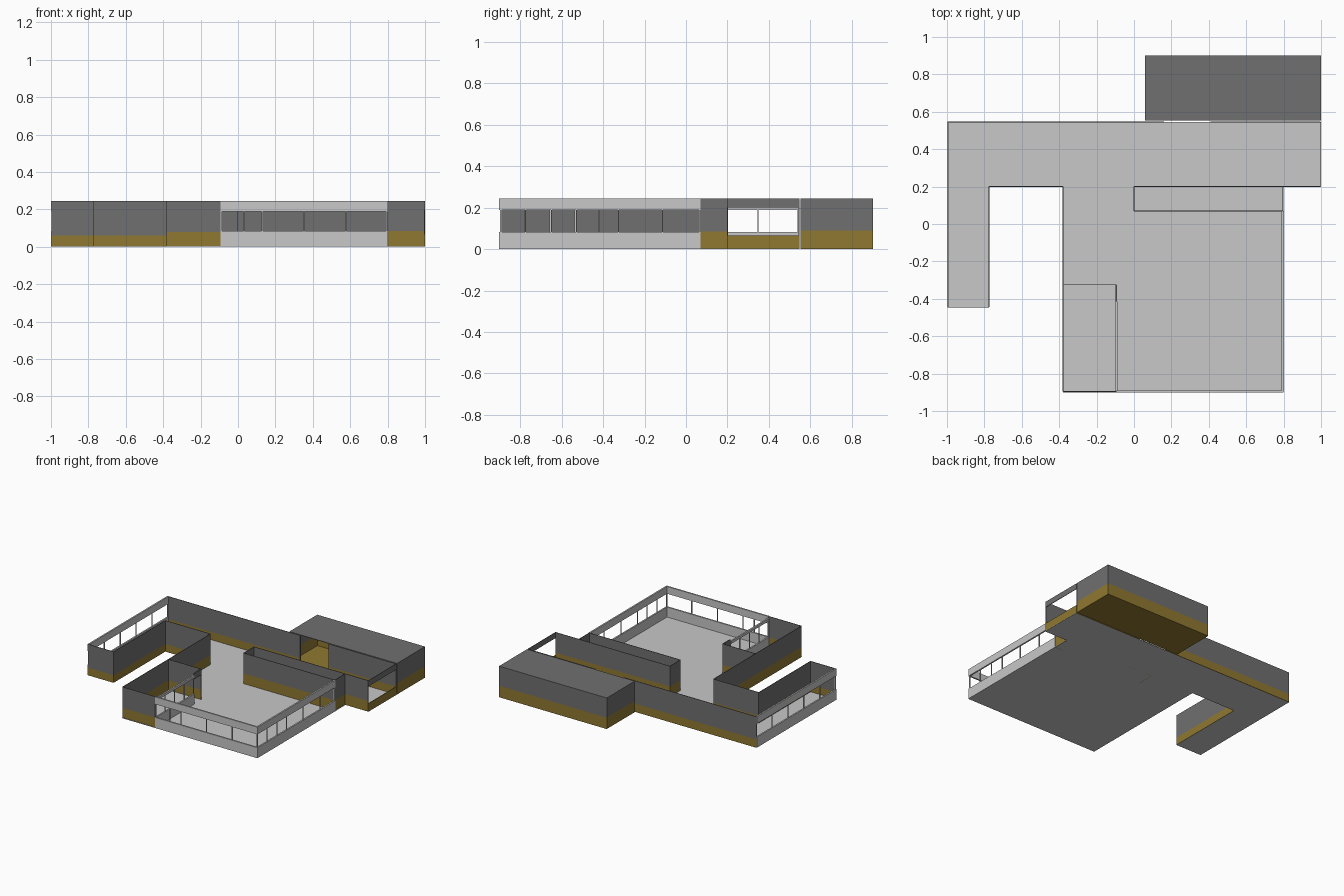
import bpy
import bmesh
from mathutils import Vector

if "Cube" in bpy.data.objects:
    bpy.data.objects.remove(bpy.data.objects["Cube"], do_unlink=True)


def material(name, rgb):
    m = bpy.data.materials.new(name)
    m.use_nodes = True
    m.diffuse_color = (*rgb, 1)
    m.node_tree.nodes["Principled BSDF"].inputs["Base Color"].default_value = (*rgb, 1)
    return m


DARK = material("dark grey", (0.16, 0.16, 0.16))
LIGHT = material("light grey", (0.58, 0.58, 0.58))
OCHRE = material("ochre", (0.28, 0.19, 0.032))

H = 0.245       # wall height
T = 0.004       # wall thickness
FRAME = 0.012   # window frame depth


def mesh_object(name, bm, mat):
    bmesh.ops.recalc_face_normals(bm, faces=bm.faces)
    me = bpy.data.meshes.new(name)
    bm.to_mesh(me)
    bm.free()
    me.materials.append(mat)
    ob = bpy.data.objects.new(name, me)
    bpy.context.collection.objects.link(ob)
    return ob


def box(name, lo, hi, mat):
    bm = bmesh.new()
    bmesh.ops.create_cube(bm, size=1)
    lo, hi = Vector(lo), Vector(hi)
    for v in bm.verts:
        v.co = (lo + hi) / 2 + v.co * (hi - lo)
    return mesh_object(name, bm, mat)


def strip(name, a, b, z0, z1, mat, t=T):
    """Upright slab along an axis, from plan point a to b."""
    x0, x1 = sorted((a[0], b[0]))
    y0, y1 = sorted((a[1], b[1]))
    if x1 - x0 < y1 - y0:
        x0, x1 = x0 - t / 2, x1 + t / 2
    else:
        y0, y1 = y0 - t / 2, y1 + t / 2
    return box(name, (x0, y0, z0), (x1, y1, z1), mat)


def wall(name, a, b, band):
    """Dark wall with an ochre base band."""
    strip(name + "_base", a, b, 0, band, OCHRE)
    strip(name + "_upper", a, b, band, H, DARK)


def window_wall(name, a, b, stops, sill=0.083, head=0.188, top=H):
    """Open glazing: light sill and head bands joined by thin mullions."""
    strip(name + "_sill", a, b, 0, sill, LIGHT, FRAME)
    strip(name + "_head", a, b, head, top, LIGHT, FRAME)
    a, b = Vector(a), Vector(b)
    for i, s in enumerate(stops):
        p = a.lerp(b, s)
        r = 0.003
        box(f"{name}_mullion_{i + 1}", (p.x - r, p.y - r, sill),
            (p.x + r, p.y + r, head), LIGHT)


# Plan lines of the building
W, E, S, N = -0.998, 0.998, -0.896, 0.546
LEG_X, LEG_Y, HALL_W, HALL_E, MID = -0.775, -0.445, -0.38, 0.795, 0.2
ROOM_X, ROOM_Y, CLOSET_Y = -0.094, -0.325, 0.07

# Main floor slab
bm = bmesh.new()
outline = [(-1, N), (1, N), (1, MID), (0.8, MID), (0.8, -0.902), (HALL_W, -0.902),
           (HALL_W, MID), (LEG_X, MID), (LEG_X, LEG_Y), (-1, LEG_Y)]
floor = bm.faces.new([bm.verts.new((x, y, 0)) for x, y in outline])
grown = bmesh.ops.extrude_face_region(bm, geom=[floor])["geom"]
bmesh.ops.translate(bm, vec=(0, 0, T),
                    verts=[g for g in grown if isinstance(g, bmesh.types.BMVert)])
mesh_object("main_floor", bm, LIGHT)

# Solid walls: west wing, corridor, corner room and store
wall("wing_front_wall", (W, LEG_Y), (LEG_X, LEG_Y), 0.06)
wall("wing_court_wall", (LEG_X, LEG_Y), (LEG_X, MID), 0.06)
wall("court_back_wall", (LEG_X, MID), (HALL_W, MID), 0.06)
wall("back_wall_west", (W, N), (0.16, N), 0.065)
wall("back_wall_east", (0.41, N), (E, N), 0.065)
wall("hall_court_wall", (HALL_W, S), (HALL_W, MID), 0.08)
wall("room_front_wall", (HALL_W, S), (ROOM_X, S), 0.08)
wall("room_back_wall", (HALL_W, ROOM_Y), (ROOM_X, ROOM_Y), 0.08)
wall("store_front_wall", (0, CLOSET_Y), (HALL_E, CLOSET_Y), 0.085)
wall("store_west_wall", (0, CLOSET_Y), (0, MID), 0.085)
wall("store_east_wall", (HALL_E, CLOSET_Y), (HALL_E, MID), 0.085)
wall("corridor_front_wall", (0, MID), (E, MID), 0.085)

# Corridor end with a wide opening
strip("corridor_end_base", (E, MID), (E, N), 0, 0.065, OCHRE)
strip("corridor_end_head", (E, MID), (E, N), 0.2, H, DARK)

# Glazed walls
window_wall("front_window", (ROOM_X, S), (0.8, S), (0.005, 0.14, 0.25, 0.5, 0.75, 0.993))
window_wall("east_window", (HALL_E, S), (HALL_E, CLOSET_Y),
            (0.005, 0.125, 0.255, 0.38, 0.59, 0.81, 0.995))
window_wall("wing_window", (W + T, LEG_Y), (W + T, N),
            (0.005, 0.2, 0.4, 0.6, 0.8, 0.995))
window_wall("room_partition", (ROOM_X, S), (ROOM_X, -0.415),
            (0.01, 0.25, 0.5, 0.75, 0.99), head=0.21, top=0.23)
strip("room_door_head", (ROOM_X, -0.415), (ROOM_X, ROOM_Y), 0.2, H, DARK, 0.008)

# Closed back block with its doorway facing the corridor
BX, BY0, BY1, BAND = 0.06, 0.556, 0.9, 0.09
box("block_floor", (BX, BY0 - T / 2, 0), (1, BY1, T), OCHRE)
box("block_roof", (BX, BY0 - T / 2, H - T), (1, BY1 + T / 2, H), DARK)
wall("block_front_west", (BX, BY0), (0.16, BY0), BAND)
wall("block_front_east", (0.41, BY0), (E, BY0), BAND)
wall("block_back", (BX, BY1), (1, BY1), BAND)
wall("block_west", (BX + T / 2, BY0), (BX + T / 2, BY1), BAND)
wall("block_east", (E, BY0), (E, BY1), BAND)
